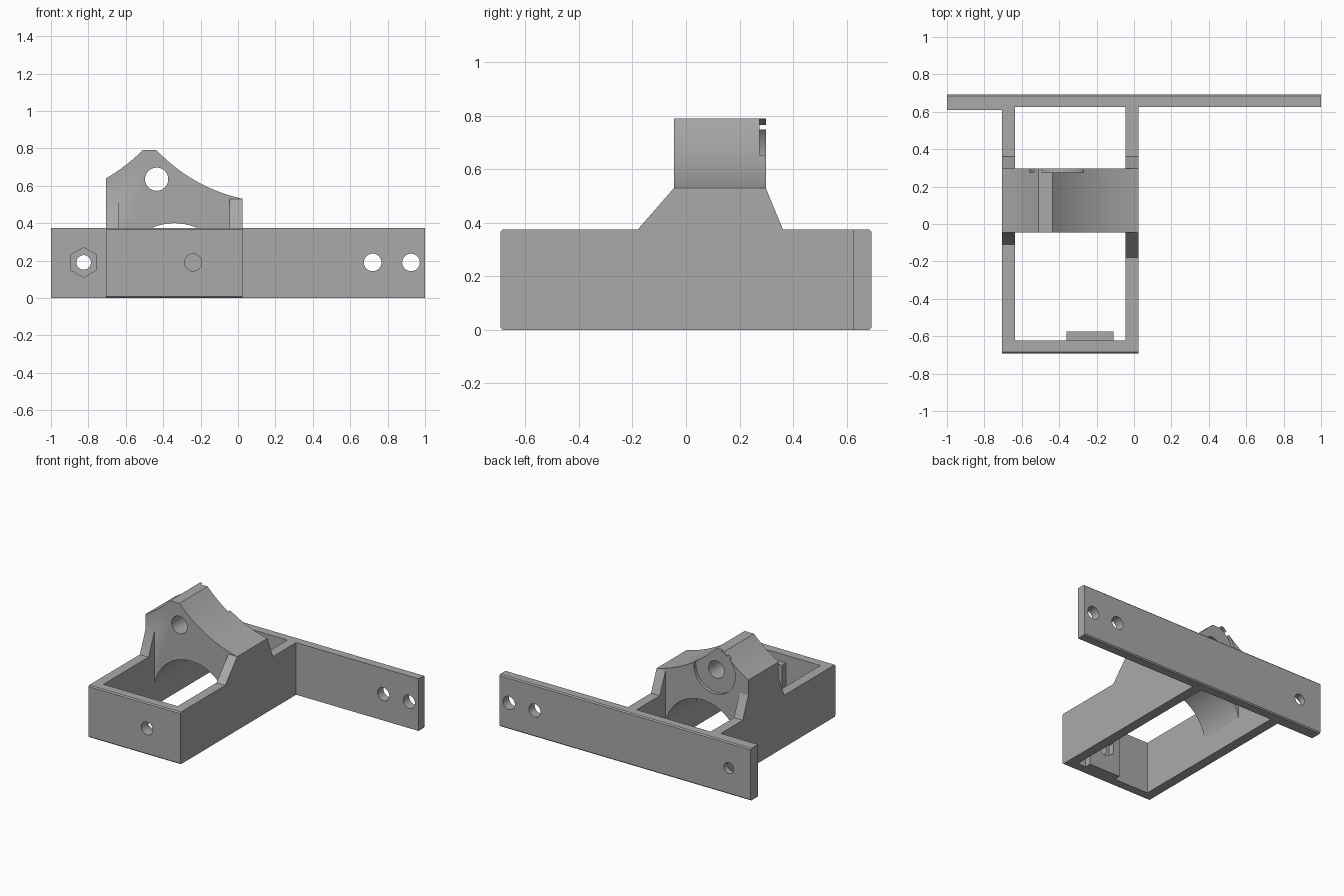
import bpy, bmesh
from math import cos, sin, pi, radians
from mathutils import Vector

cube = bpy.data.objects.get("Cube")
if cube:
    bpy.data.objects.remove(cube, do_unlink=True)

grey = bpy.data.materials.new("plain grey")
grey.use_nodes = True
grey.diffuse_color = (0.4, 0.4, 0.4, 1)
grey.node_tree.nodes["Principled BSDF"].inputs["Base Color"].default_value = (0.4, 0.4, 0.4, 1)


def prism(name, axis, profile, start, end):
    """Extrude a (y, z) profile along x, or an (x, z) profile along y."""
    bm = bmesh.new()
    if axis == "x":
        verts = [bm.verts.new((start, a, b)) for a, b in profile]
        move = (end - start, 0, 0)
    else:
        verts = [bm.verts.new((a, start, b)) for a, b in profile]
        move = (0, end - start, 0)
    face = bm.faces.new(verts)
    ext = bmesh.ops.extrude_face_region(bm, geom=[face], use_keep_orig=True)
    new = [g for g in ext["geom"] if isinstance(g, bmesh.types.BMVert)]
    bmesh.ops.translate(bm, verts=new, vec=move)
    bmesh.ops.recalc_face_normals(bm, faces=bm.faces)
    mesh = bpy.data.meshes.new(name)
    bm.to_mesh(mesh)
    bm.free()
    mesh.materials.append(grey)
    obj = bpy.data.objects.new(name, mesh)
    bpy.context.collection.objects.link(obj)
    return obj


def ring(x, z, r, n):
    """Regular polygon with a corner pointing up."""
    return [(x + r * sin(2 * pi * i / n), z + r * cos(2 * pi * i / n)) for i in range(n)]


def bow(p, q, sag, n=20):
    """Shallow curve from p to q, sagging downwards."""
    p, q = Vector(p), Vector(q)
    d = (q - p).normalized()
    normal = Vector((d.y, -d.x))
    return [tuple(p.lerp(q, i / n) + normal * sag * 4 * (i / n) * (1 - i / n))
            for i in range(n + 1)]


def combine(target, other, operation):
    mod = target.modifiers.new(other.name, "BOOLEAN")
    mod.operation, mod.solver, mod.object = operation, "EXACT", other
    bpy.context.view_layer.objects.active = target
    bpy.ops.object.modifier_apply(modifier=mod.name)
    bpy.data.objects.remove(other, do_unlink=True)


# Main dimensions
LEFT, RIGHT, WALL = 0.025, -0.705, 0.07
FRONT, BACK, TOP, C = -0.692, 0.692, 0.375, 0.008
BLOCK_FRONT, BLOCK_BACK, SHOULDER = -0.045, 0.298, 0.53
HOLE_Z = 0.19


def side_profile(foot):
    """Side wall outline rising to a shoulder beside the block."""
    return [(FRONT + C, 0), (BACK - C, 0), (BACK, C), (BACK, TOP - C), (BACK - C, TOP),
            (0.362, TOP), (BLOCK_BACK, SHOULDER), (BLOCK_FRONT, SHOULDER), (foot, TOP),
            (FRONT + C, TOP), (FRONT, TOP - C), (FRONT, C)]


def plate_profile(inner, outer):
    """Upright plate with its outer edges eased."""
    c = C if outer > inner else -C
    return [(inner, 0), (outer - c, 0), (outer, C), (outer, TOP - C), (outer - c, TOP), (inner, TOP)]


# Frame walls and long mounting plate
bracket = prism("bracket", "x", side_profile(-0.18), LEFT - WALL, LEFT)
parts = [
    prism("right_wall", "x", side_profile(-0.11), RIGHT, RIGHT + WALL),
    prism("front_wall", "x", plate_profile(FRONT + WALL, FRONT), RIGHT, LEFT),
    prism("mounting_plate", "x", plate_profile(0.625, BACK), -1, 1),
    prism("thick_plate_end", "x", plate_profile(0.61, BACK), -1, RIGHT + 0.01),
    prism("nut_pad", "x", [(-0.64, 0), (-0.575, 0), (-0.575, 0.32), (-0.64, 0.32)], -0.36, -0.11),
]

# Saddle block with scooped top and arched underside
arch = [(-0.34 + 0.3 * cos(radians(a)), 0.1 + 0.3 * sin(radians(a)))
        for a in [10.5 + 159 * i / 32 for i in range(33)]]
outline = ([(RIGHT, arch[0][1])] + bow((RIGHT, 0.64), (-0.51, 0.79), 0.008, 10)
           + bow((-0.435, 0.79), (LEFT, SHOULDER), 0.04) + [(LEFT, arch[0][1])] + arch)
parts.append(prism("saddle_block", "y", outline, BLOCK_FRONT, BLOCK_BACK))
for part in parts:
    combine(bracket, part, "UNION")

# Bores, bearing recess and nut pockets
cutters = [
    prism("saddle_bore", "y", ring(-0.435, 0.635, 0.062, 48), -0.2, 0.5),
    prism("bearing_recess", "y", ring(-0.435, 0.635, 0.165, 64), 0.275, 0.5),
    prism("front_bore", "y", ring(-0.24, HOLE_Z, 0.046, 32), -0.8, -0.5),
    prism("front_nut_pocket", "y", ring(-0.24, HOLE_Z, 0.08, 6), -0.62, -0.5),
    prism("plate_nut_pocket", "y", ring(-0.825, HOLE_Z, 0.08, 6), 0.5, 0.65),
    prism("plate_bore", "y", ring(-0.825, HOLE_Z, 0.039, 32), 0.5, 0.8),
]
for x in (0.72, 0.925):
    cutters.append(prism("end_bore", "y", ring(x, HOLE_Z, 0.047, 32), 0.5, 0.8))
for cutter in cutters:
    combine(bracket, cutter, "DIFFERENCE")

# Smooth the curved surfaces, keep the edges crisp
bpy.ops.object.select_all(action="DESELECT")
bracket.select_set(True)
bpy.context.view_layer.objects.active = bracket
bpy.ops.object.shade_smooth_by_angle(angle=radians(25))
